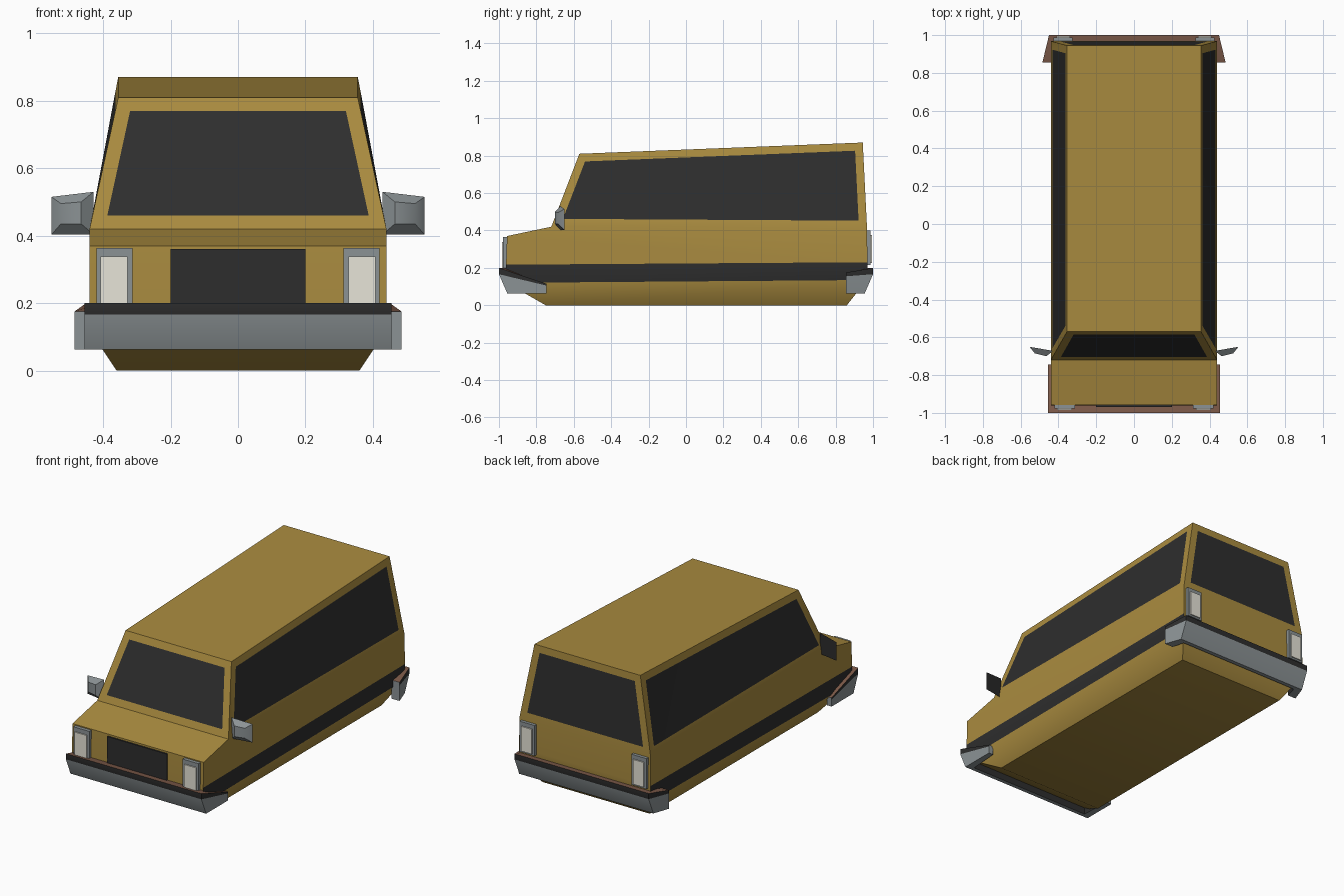
import bpy, bmesh, math

if "Cube" in bpy.data.objects:
    bpy.data.objects.remove(bpy.data.objects["Cube"])


def material(name, rgb):
    m = bpy.data.materials.new(name)
    m.diffuse_color = (*rgb, 1)
    m.use_nodes = True
    m.node_tree.nodes["Principled BSDF"].inputs["Base Color"].default_value = m.diffuse_color
    return m


GOLD = material("gold paint", (0.40, 0.26, 0.05))
BLACK = material("dark glass and trim", (0.027, 0.027, 0.027))
GREY = material("grey metal", (0.26, 0.29, 0.30))
CREAM = material("cream lens", (0.80, 0.78, 0.69))
BROWN = material("brown bumper top", (0.20, 0.10, 0.065))


def finish(name, bm, mats, angle=40):
    bmesh.ops.recalc_face_normals(bm, faces=bm.faces[:])
    me = bpy.data.meshes.new(name)
    bm.to_mesh(me)
    bm.free()
    for m in mats:
        me.materials.append(m)
    ob = bpy.data.objects.new(name, me)
    bpy.context.collection.objects.link(ob)
    bpy.ops.object.select_all(action='DESELECT')
    ob.select_set(True)
    bpy.context.view_layer.objects.active = ob
    bpy.ops.object.shade_smooth_by_angle(angle=math.radians(angle))
    return ob


def box(name, x, y, z, mat):
    """Box from (min, max) pairs."""
    bm = bmesh.new()
    bmesh.ops.create_cube(bm, size=1)
    for v in bm.verts:
        v.co = [r[0] if c < 0 else r[1] for c, r in zip(v.co, (x, y, z))]
    return finish(name, bm, [mat])


def loft(bm, rings):
    """Skin between closed rings of points; returns faces as rows."""
    vs = [[bm.verts.new(p) for p in r] for r in rings]
    n = len(vs[0])
    rows = [[bm.faces.new((a[i], a[(i + 1) % n], b[(i + 1) % n], b[i]))
             for i in range(n)] for a, b in zip(vs, vs[1:])]
    bm.faces.new(vs[0])
    bm.faces.new(vs[-1])
    return rows


# Body shell: one side's profile points, mirrored across x
bm = bmesh.new()
side = {
    "floor_f": (0.36, -0.75, 0.0), "floor_r": (0.36, 0.86, 0.0),
    "sill_f": (0.44, -0.96, 0.12), "sill_r": (0.44, 0.967, 0.135),
    "band_f": (0.44, -0.962, 0.217), "band_r": (0.44, 0.97, 0.23),
    "nose": (0.44, -0.957, 0.37), "belt_r": (0.44, 0.968, 0.41),
    "cowl": (0.44, -0.72, 0.42),
    "roof_f": (0.355, -0.57, 0.81), "roof_r": (0.355, 0.945, 0.87),
}
V = {s: {k: bm.verts.new((s * x, y, z)) for k, (x, y, z) in side.items()} for s in (1, -1)}
glass = []
for s in (1, -1):
    def face(*keys):
        return bm.faces.new([V[s][k] for k in keys])
    face("floor_f", "floor_r", "sill_r", "sill_f")
    face("sill_f", "sill_r", "band_r", "band_f").material_index = 1
    face("band_f", "band_r", "belt_r", "cowl", "nose")
    glass.append(face("cowl", "belt_r", "roof_r", "roof_f"))
loop = ["floor_f", "sill_f", "band_f", "nose", "cowl", "roof_f",
        "roof_r", "belt_r", "band_r", "sill_r", "floor_r"]
for a, b in zip(loop, loop[1:] + loop[:1]):
    f = bm.faces.new((V[1][a], V[1][b], V[-1][b], V[-1][a]))
    if (a, b) in (("cowl", "roof_f"), ("roof_r", "belt_r")):
        glass.append(f)
# Windows are inset faces
bmesh.ops.recalc_face_normals(bm, faces=bm.faces[:])
bmesh.ops.inset_individual(bm, faces=glass, thickness=0.043, use_even_offset=True)
for f in glass:
    f.material_index = 1
finish("body", bm, [GOLD, BLACK])


# Bumpers: wraparound section with black strip, grey skirt and brown top
def bumper(name, end, corner, s):
    (ex, ey, et, em, ei), (cx, cy, ct, cm) = end, corner

    def section(x, y, top, mid, low_y, in_x, in_y):
        return [(x, y, top), (x, y, mid), (x, low_y, 0.062),
                (in_x, in_y, 0.062), (in_x, in_y, top)]
    half = [section(ex, ey, et, em, ey, ei, ey),
            section(cx, cy, ct, cm, cy - s * 0.045, 0.41, cy - s * 0.07)]
    rings = half + [[(-x, y, z) for x, y, z in r] for r in half[::-1]]
    bm = bmesh.new()
    for row in loft(bm, rings):
        for f, m in zip(row, (1, 0, 0, 1, 2)):
            f.material_index = m
    finish(name, bm, [GREY, BLACK, BROWN], 30)


bumper("front_bumper", (0.455, -0.745, 0.115, 0.105, 0.425), (0.455, -1.0, 0.20, 0.166), -1)
bumper("rear_bumper", (0.485, 0.855, 0.175, 0.155, 0.43), (0.45, 1.0, 0.20, 0.166), 1)

# Grille plate
box("grille", (-0.2, 0.2), (-0.968, -0.959), (0.18, 0.36), BLACK)

for s, label in ((1, "right"), (-1, "left")):
    def span(a, b):
        return tuple(sorted((s * a, s * b)))
    # Head and tail lights: grey housing with a raised cream lens
    box(f"{label}_headlight_housing", span(0.313, 0.42), (-0.978, -0.95), (0.19, 0.364), GREY)
    box(f"{label}_headlight_lens", span(0.328, 0.408), (-0.985, -0.97), (0.20, 0.338), CREAM)
    box(f"{label}_taillight_housing", span(0.325, 0.425), (0.955, 0.987), (0.215, 0.40), GREY)
    box(f"{label}_taillight_lens", span(0.340, 0.410), (0.98, 0.994), (0.225, 0.375), CREAM)

    # Door mirror: shallow frustum, dark glass on the back
    bm = bmesh.new()
    back = [(0.428, -0.672, 0.403), (0.553, -0.65, 0.403), (0.553, -0.65, 0.515), (0.428, -0.672, 0.53)]
    front = [(0.465, -0.70, 0.435), (0.525, -0.685, 0.435), (0.525, -0.685, 0.495), (0.465, -0.70, 0.50)]
    loft(bm, [[(s * x, y, z) for x, y, z in r] for r in (back, front)])
    bmesh.ops.recalc_face_normals(bm, faces=bm.faces[:])
    for f in bm.faces:
        f.material_index = int(f.normal.y > 0.8)
    finish(f"{label}_mirror", bm, [GREY, BLACK])
